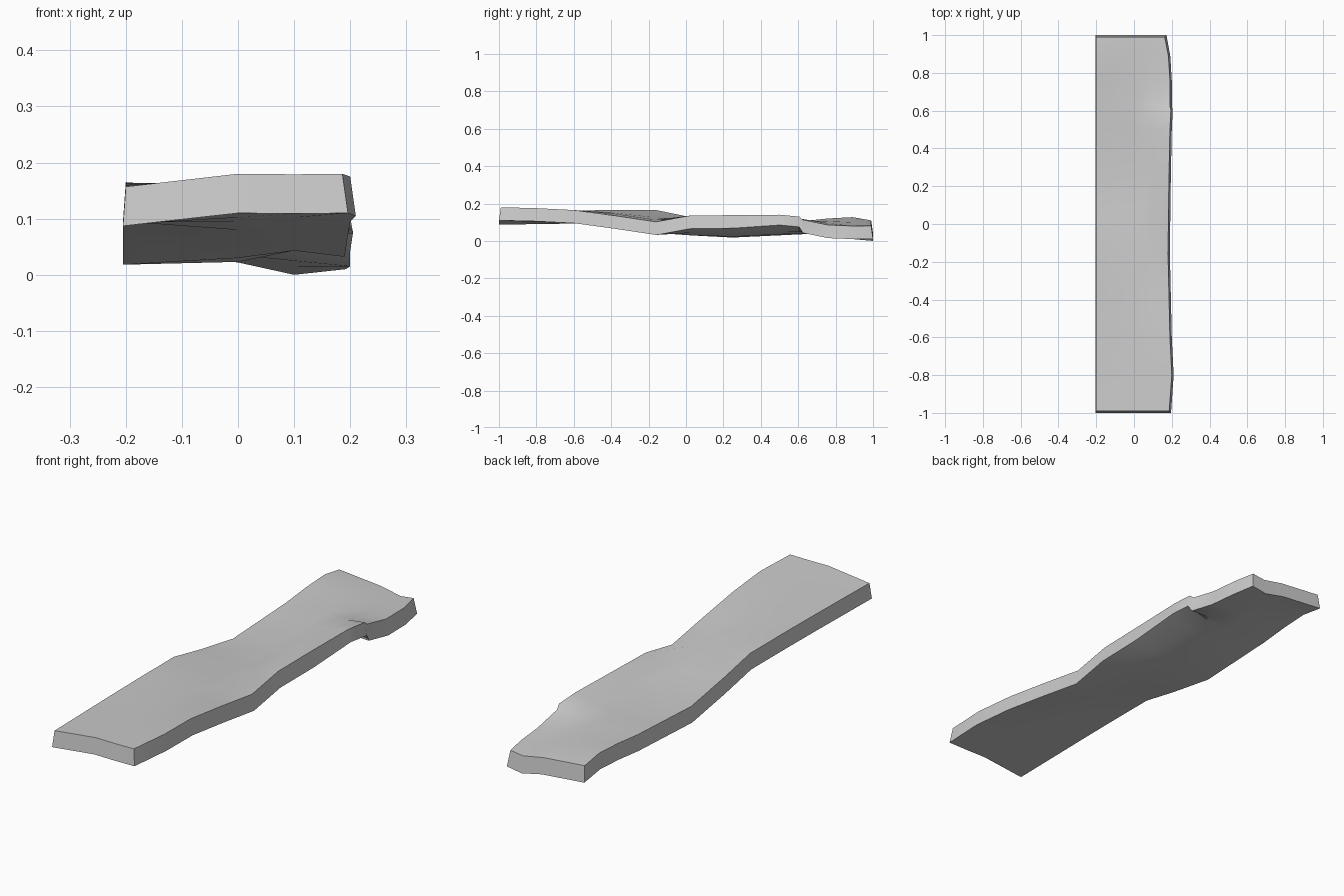
import bpy
import bmesh
import math

if "Cube" in bpy.data.objects:
    bpy.data.objects.remove(bpy.data.objects["Cube"], do_unlink=True)

THICKNESS = 0.07
FLARE = 0.01  # the underside is slightly larger than the top

# Stations along the board: y, right edge x, then top heights
# at the left edge, middle, right quarter and right edge
stations = [
    (-0.99, 0.186, 0.157, 0.18, 0.179, 0.18),
    (-0.8, 0.2, 0.16, 0.172, 0.172, 0.175),
    (-0.6, 0.19, 0.163, 0.165, 0.165, 0.165),
    (-0.38, 0.185, 0.165, 0.15, 0.145, 0.135),
    (-0.16, 0.18, 0.165, 0.125, 0.113, 0.102),
    (0.02, 0.182, 0.128, 0.1, 0.113, 0.135),
    (0.25, 0.185, 0.088, 0.093, 0.113, 0.138),
    (0.5, 0.19, 0.1, 0.105, 0.12, 0.14),
    (0.605, 0.195, 0.105, 0.11, 0.118, 0.13),
    (0.625, 0.19, 0.106, 0.11, 0.117, 0.113),
    (0.76, 0.19, 0.12, 0.105, 0.095, 0.085),
    (0.89, 0.182, 0.127, 0.1, 0.085, 0.08),
    (0.99, 0.162, 0.11, 0.092, 0.073, 0.081),
]

# Grey weathered wood
wood = bpy.data.materials.new("grey_wood")
wood.use_nodes = True
grey = (0.6, 0.6, 0.6, 1.0)
wood.diffuse_color = grey
wood.node_tree.nodes["Principled BSDF"].inputs["Base Color"].default_value = grey


def ring(bm, index, station):
    """One closed cross-section: top from left to right, underside back again."""
    y, right, *heights = station
    xs = (-0.2, 0.0, 0.1, right)
    last = len(stations) - 1
    end = -1 if index == 0 else 1 if index == last else 0
    top = [bm.verts.new((x, y, z)) for x, z in zip(xs, heights)]
    under = []
    for column, (x, z) in enumerate(zip(xs, heights)):
        side = (-0.5, 0, 0, 1)[column] * FLARE
        low = z - THICKNESS
        # split tip hanging under the back end
        if index == last and column == 2:
            low = 0.0
        # thinner where the right edge is lifted
        if column == 3 and 0.4 < y < 0.61:
            low += 0.015
        under.append(bm.verts.new((x + side, y + end * FLARE, low)))
    return top + under[::-1]


# Warped plank
bm = bmesh.new()
rings = [ring(bm, i, s) for i, s in enumerate(stations)]
for a, b in zip(rings, rings[1:]):
    for i in range(len(a)):
        j = (i + 1) % len(a)
        bm.faces.new((a[i], a[j], b[j], b[i]))

# End grain, one quad per column
for loop in (rings[0], rings[-1]):
    count = len(loop)
    for i in range(count // 2 - 1):
        bm.faces.new((loop[i], loop[i + 1], loop[count - 2 - i], loop[count - 1 - i]))
bmesh.ops.recalc_face_normals(bm, faces=bm.faces)

mesh = bpy.data.meshes.new("warped_plank")
bm.to_mesh(mesh)
bm.free()
mesh.materials.append(wood)
plank = bpy.data.objects.new("warped_plank", mesh)
bpy.context.collection.objects.link(plank)

# Soft warp with crisp board edges
bpy.context.view_layer.objects.active = plank
plank.select_set(True)
bpy.ops.object.shade_smooth_by_angle(angle=math.radians(35))
